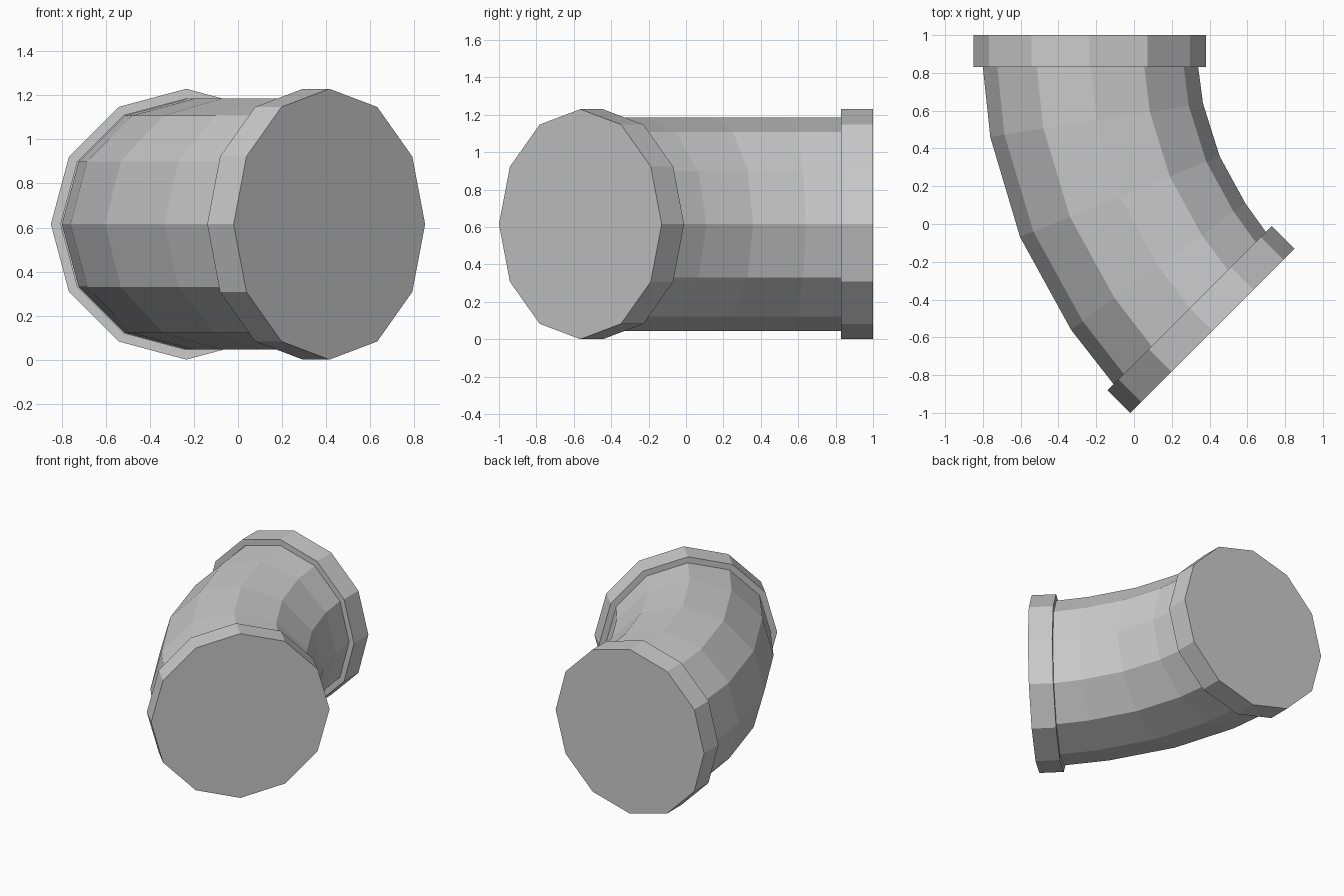
import bpy, bmesh
from math import cos, sin, tau, radians

if "Cube" in bpy.data.objects:
    bpy.data.objects.remove(bpy.data.objects["Cube"])

SIDES = 12
MID_Z = 0.615
PIPE_R, FLANGE_R = 0.57, 0.615


def loft(name, rings, cap_start=False):
    """Skin 12-sided rings given as (x, y, turn in degrees, radius)."""
    bm = bmesh.new()
    loops = []
    for x, y, turn, r in rings:
        t = radians(turn)
        loops.append([bm.verts.new((x + r * cos(a) * cos(t),
                                    y + r * cos(a) * sin(t),
                                    MID_Z + r * sin(a)))
                      for a in (tau * i / SIDES for i in range(SIDES))])
    for a, b in zip(loops, loops[1:]):
        for i in range(SIDES):
            j = (i + 1) % SIDES
            bm.faces.new((a[i], a[j], b[j], b[i]))
    if cap_start:
        bm.faces.new(loops[0][::-1])
    # rings run from the back (+y) end or from the front end, so flip to face outward
    if rings[0][1] > rings[-1][1]:
        pass
    else:
        bmesh.ops.reverse_faces(bm, faces=bm.faces[:])
    me = bpy.data.meshes.new(name)
    bm.to_mesh(me)
    bm.free()
    ob = bpy.data.objects.new(name, me)
    bpy.context.collection.objects.link(ob)
    return ob


# curved pipe body, turning 45 degrees
loft("bent_pipe", [
    (-0.23, 0.83, 0, PIPE_R),
    (-0.198, 0.55, 9, PIPE_R),
    (-0.075, 0.145, 22, PIPE_R),
    (0.128, -0.225, 36, PIPE_R),
    (0.295, -0.445, 45, PIPE_R),
])


# end flanges: closed outer face, rim, and step down to the pipe
def flange(name, face, back, turn):
    loft(name, [(*face, turn, FLANGE_R), (*back, turn, FLANGE_R),
                (*back, turn, PIPE_R)], cap_start=True)


flange("back_flange", (-0.235, 1.0), (-0.235, 0.83), 0)
flange("front_flange", (0.415, -0.565), (0.295, -0.445), 45)
